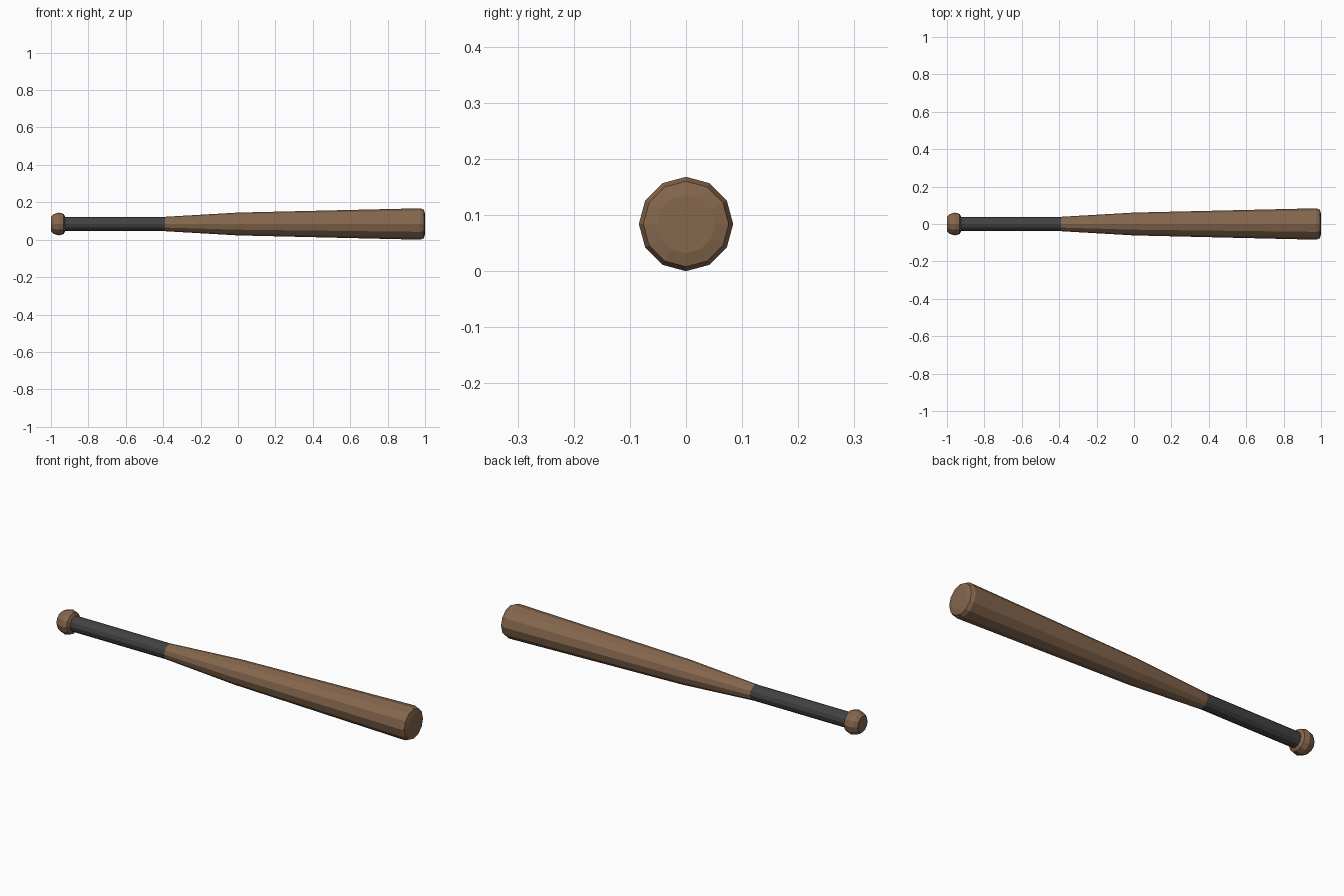
import bpy, bmesh, math

if "Cube" in bpy.data.objects:
    bpy.data.objects.remove(bpy.data.objects["Cube"])

SIDES = 12
AXIS_Z = 0.084


def material(name, rgb):
    m = bpy.data.materials.new(name)
    m.diffuse_color = (*rgb, 1.0)
    m.use_nodes = True
    m.node_tree.nodes["Principled BSDF"].inputs["Base Color"].default_value = m.diffuse_color
    return m


def lathe(name, profile, mat, cap_start=True, cap_end=True):
    """Turn an (x, radius) profile around the bat's long axis."""
    bm = bmesh.new()
    rings = []
    for x, r in profile:
        rings.append([bm.verts.new((x,
                                    r * math.sin(2 * math.pi * i / SIDES),
                                    AXIS_Z + r * math.cos(2 * math.pi * i / SIDES)))
                      for i in range(SIDES)])
    for a, b in zip(rings, rings[1:]):
        for i in range(SIDES):
            j = (i + 1) % SIDES
            bm.faces.new((a[i], a[j], b[j], b[i]))
    if cap_start:
        bm.faces.new(rings[0])
    if cap_end:
        bm.faces.new(rings[-1])
    bmesh.ops.recalc_face_normals(bm, faces=bm.faces)
    mesh = bpy.data.meshes.new(name)
    bm.to_mesh(mesh)
    bm.free()
    mesh.materials.append(mat)
    ob = bpy.data.objects.new(name, mesh)
    bpy.context.collection.objects.link(ob)
    return ob


wood = material("brown wood", (0.235, 0.135, 0.075))
grip = material("dark grip", (0.055, 0.055, 0.055))

# Rounded knob at the handle end
lathe("knob", [(-1.0, 0.040), (-0.985, 0.053), (-0.957, 0.061),
               (-0.932, 0.054), (-0.924, 0.038)], wood)

# Wrapped handle
lathe("handle_grip", [(-0.926, 0.038), (-0.39, 0.038)], grip)

# Tapered barrel with a bevelled, slightly domed end
lathe("barrel", [(-0.39, 0.0385), (0.0, 0.061), (0.975, 0.084),
                 (0.994, 0.076), (1.0, 0.052)], wood)
